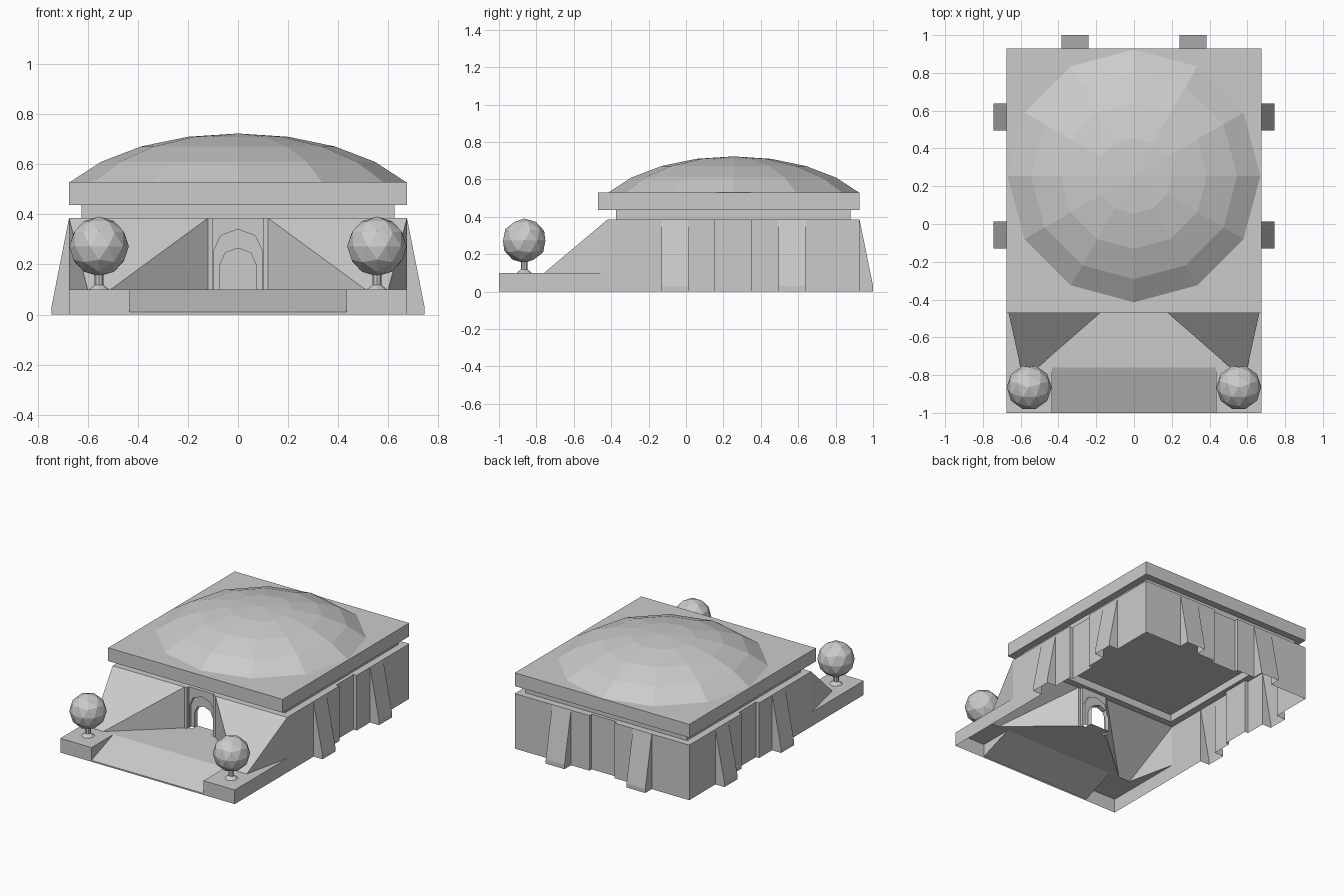
import bpy, bmesh
from math import pi, sin, cos
from mathutils import Vector, Matrix

default_cube = bpy.data.objects.get("Cube")
if default_cube:
    bpy.data.objects.remove(default_cube)

stone = bpy.data.materials.new("grey_stone")
stone.use_nodes = True
GREY = (0.6, 0.6, 0.6, 1)
stone.diffuse_color = GREY
stone.node_tree.nodes["Principled BSDF"].inputs["Base Color"].default_value = GREY


def finish(name, bm, mirror=False):
    mesh = bpy.data.meshes.new(name)
    bm.to_mesh(mesh)
    bm.free()
    mesh.materials.append(stone)
    obj = bpy.data.objects.new(name, mesh)
    bpy.context.scene.collection.objects.link(obj)
    if mirror:
        obj.modifiers.new("Mirror", "MIRROR").use_clip = True
    return obj


def half_shell(name, faces, out):
    """Open surface for the +x half, mirrored; out is its general facing."""
    bm = bmesh.new()
    for points in faces:
        bm.faces.new([bm.verts.new(p) for p in points])
    bmesh.ops.remove_doubles(bm, verts=bm.verts, dist=0.0005)
    bmesh.ops.recalc_face_normals(bm, faces=bm.faces)
    if sum(f.normal.dot(Vector(out)) * f.calc_area() for f in bm.faces) < 0:
        bmesh.ops.reverse_faces(bm, faces=bm.faces)
    return finish(name, bm, True)


def box(name, x, y0, y1, z0, z1):
    bm = bmesh.new()
    size = Matrix.Diagonal((2 * x, y1 - y0, z1 - z0, 1))
    move = Matrix.Translation((0, (y0 + y1) / 2, (z0 + z1) / 2))
    bmesh.ops.create_cube(bm, size=1, matrix=move @ size)
    return finish(name, bm)


def lathe(name, profile, sides, centre):
    bm = bmesh.new()
    rings = []
    for r, z in profile:
        n = sides if r else 1
        rings.append([bm.verts.new((centre[0] + r * cos(2 * pi * i / sides),
                                    centre[1] + r * sin(2 * pi * i / sides), z))
                      for i in range(n)])
    for low, high in zip(rings, rings[1:]):
        for i in range(sides):
            j = (i + 1) % sides
            top = [high[j], high[i]] if len(high) > 1 else [high[0]]
            bm.faces.new([low[i], low[j]] + top)
    return finish(name, bm)


def bridge(one, two):
    return [[one[i], one[i + 1], two[i + 1], two[i]] for i in range(len(one) - 1)]


# Shared dimensions
W, FRONT, BACK = 0.675, -0.42, 0.928
STEP, TOP, EAVES, ROOF = 0.099, 0.385, 0.437, 0.53
LANDING, RAMP = -0.76, 0.433
a = (0.12, FRONT, STEP)
b = (0.51, LANDING, STEP)
c = (0.6, LANDING, STEP)
d = (W, FRONT, STEP)
e = (0.12, FRONT, TOP)
f = (W, FRONT, TOP)
DOOR, PANEL, RING, INNER = 0.1, -0.4, -0.38, -0.345

# Terrace with sunken ramp and entrance floor
ramp_foot, ramp_head = (RAMP, -1, 0.01), (RAMP, LANDING, STEP)
half_shell("terrace", [
    [(RAMP, -1, STEP), (W, -1, STEP), d, c, b, ramp_head],
    [(0, LANDING, STEP), ramp_head, b, a, (DOOR, FRONT, STEP),
     (DOOR, PANEL, STEP), (0.072, PANEL, STEP), (0.072, INNER, STEP), (0, INNER, STEP)],
    [(0, -1, 0.01), ramp_foot, ramp_head, (0, LANDING, STEP)],
    [ramp_foot, ramp_head, (RAMP, -1, STEP)],
    [(0, -1, 0), (RAMP, -1, 0), ramp_foot, (0, -1, 0.01)],
    [(RAMP, -1, 0), (W, -1, 0), (W, -1, STEP), (RAMP, -1, STEP), ramp_foot],
    [(W, -1, 0), (W, FRONT, 0), d, (W, -1, STEP)],
], (0, 0, 1))

# Sloping wings beside the entrance
half_shell("entrance_wings", [[e, f, c, b], [a, b, e], [f, d, c]], (0, 0, 1))

# Battered hollow buttresses: name, start and end on the wall line, outward direction
SIDE, REAR = (0.07, 0), (0, 1 - BACK)
buttresses = [
    ("front_side_buttresses", (W, -0.13), (W, 0.013), SIDE),
    ("rear_side_buttresses", (W, 0.495), (W, 0.639), SIDE),
    ("back_buttresses", (0.385, BACK), (0.24, BACK), REAR),
]
for name, start, end, out in buttresses:
    edges = []
    for x, y in (start, end):
        foot = (x + out[0], y + out[1])
        edges.append([(x, y, TOP), (*foot, 0.03), (*foot, 0)])
    cheeks = [[(*p, 0)] + edge for p, edge in zip((start, end), edges)]
    half_shell(name, cheeks + bridge(*edges), (*out, 0))

# Outer walls, open behind the buttresses, with shallow central recesses
BAY, INSET = 0.097, 0.025
BAY_START, BAY_END = 0.156, 0.348
low_side, high_side, rear = [[p, q] for name, p, q, out in buttresses]
plan = [(W, FRONT)] + low_side + [
    (W, BAY_START), (W - INSET, BAY_START), (W - INSET, BAY_END), (W, BAY_END),
] + high_side + [(W, BACK)] + rear + [
    (BAY, BACK), (BAY, BACK - INSET), (0, BACK - INSET)]
walls = [[(*p, 0), (*q, 0), (*q, TOP), (*p, TOP)] for p, q in zip(plan, plan[1:])
         if [p, q] not in (low_side, high_side, rear)]

# Ledge on top of the walls and recessed neck under the roof
NECK, NECK_FRONT, NECK_BACK = 0.625, -0.373, 0.88
neck = [(0, NECK_BACK), (NECK, NECK_BACK), (NECK, NECK_FRONT), (0, NECK_FRONT)]
rim = plan + neck + [(0, PANEL), (DOOR, PANEL), (DOOR, FRONT)]
walls.append([(*p, TOP) for p in rim])
half_shell("outer_walls", walls, (1, 0, 1))
half_shell("roof_neck", [[(*p, TOP), (*q, TOP), (*q, EAVES), (*p, EAVES)]
                         for p, q in zip(neck, neck[1:])], (1, 0, 0))


# Entrance portal with stepped arches
def arch(width, spring, top, y):
    curve = [(width * cos(i * pi / 4), y, spring + (top - spring) * sin(i * pi / 4))
             for i in range(3)]
    return [(width, y, STEP)] + curve


outer, outer_back = [arch(0.097, 0.255, 0.34, y) for y in (PANEL, RING)]
inner, inner_back = [arch(0.072, 0.2, 0.265, y) for y in (RING, INNER)]
half_shell("entrance_portal", [
    [a, (DOOR, FRONT, STEP), (DOOR, FRONT, TOP), e],
    [(DOOR, FRONT, STEP), (DOOR, PANEL, STEP), (DOOR, PANEL, TOP), (DOOR, FRONT, TOP)],
    [(DOOR, PANEL, STEP), (DOOR, PANEL, TOP), (0, PANEL, TOP)] + outer[::-1],
    outer_back + inner[::-1],
] + bridge(outer, outer_back) + bridge(inner, inner_back), (0, -1, 0))

# Roof slab and faceted dome, the cap of a flattened sphere
box("roof_slab", W, -0.47, BACK, EAVES, ROOF)
SPREAD, RISE = 0.773, 0.386
cap = [(SPREAD * sin(i * pi / 12), ROOF + RISE * (cos(i * pi / 12) - 0.5))
       for i in range(4, -1, -1)]
lathe("dome", cap, 12, (0, 0.255))

# Ball trees on the terrace corners
for side, x in (("left", 0.555), ("right", -0.555)):
    lathe(side + "_tree_trunk", [(0.042, STEP), (0.018, 0.118), (0.018, 0.17)], 8, (x, -0.865))
    bm = bmesh.new()
    turn = Matrix.Rotation(pi / 10, 4, "Z")
    bmesh.ops.create_icosphere(bm, subdivisions=2, radius=0.119,
                               matrix=Matrix.Translation((x, -0.865, 0.272)) @ turn)
    finish(side + "_tree_crown", bm)
